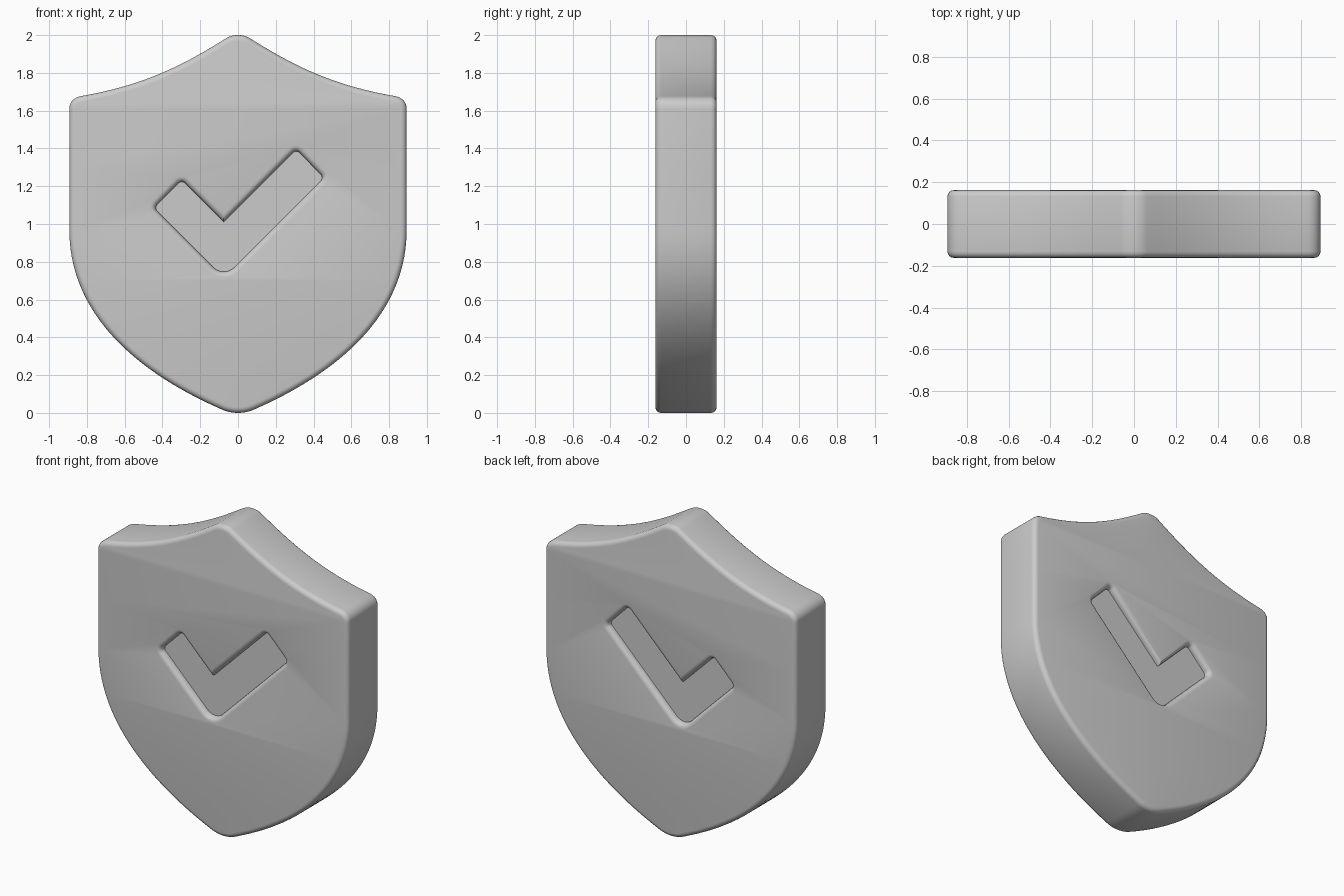
import bpy, bmesh, math
from mathutils import Vector, Matrix

if "Cube" in bpy.data.objects:
    bpy.data.objects.remove(bpy.data.objects["Cube"])

HALF = 0.162      # half thickness of the shield
BEVEL = 0.03      # rounded rim
FLOOR = 0.122     # half thickness of the tick plate inside the recess


def bezier(p0, p1, p2, p3, n):
    pts = []
    for i in range(n):
        t = i / n
        s = 1 - t
        pts.append(tuple(s**3 * a + 3 * s * s * t * b + 3 * s * t * t * c + t**3 * d
                         for a, b, c, d in zip(p0, p1, p2, p3)))
    return pts


def rounded(corners, n=6):
    """Polygon of (x, z, cut) with each corner replaced by a small arc."""
    pts = []
    for i, (x, z, cut) in enumerate(corners):
        p = Vector((x, z))
        if cut == 0:
            pts.append(tuple(p))
            continue
        prev = Vector(corners[i - 1][:2])
        nxt = Vector(corners[(i + 1) % len(corners)][:2])
        a = p + (prev - p).normalized() * cut
        b = p + (nxt - p).normalized() * cut
        k = 0.552
        pts += bezier(a, a.lerp(p, k), b.lerp(p, k), b, n) + [tuple(b)]
    return pts


def slab(name, outlines, half, bevel=0.0, offset=0.0):
    """Extrude filled outlines (x, z) to +-half in y, as a smooth mesh."""
    cu = bpy.data.curves.new(name, 'CURVE')
    cu.dimensions = '2D'
    cu.fill_mode = 'BOTH'
    cu.extrude = half - bevel
    cu.bevel_depth = bevel
    cu.bevel_resolution = 3
    cu.offset = offset - bevel
    for pts in outlines:
        sp = cu.splines.new('POLY')
        sp.points.add(len(pts) - 1)
        for p, (x, z) in zip(sp.points, pts):
            p.co = (x, z, 0, 1)
        sp.use_cyclic_u = True
    ob = bpy.data.objects.new(name, cu)
    bpy.context.collection.objects.link(ob)
    bpy.ops.object.select_all(action='DESELECT')
    ob.select_set(True)
    bpy.context.view_layer.objects.active = ob
    bpy.ops.object.convert(target='MESH')
    ob = bpy.context.object
    ob.name = name
    ob.data.transform(Matrix.Rotation(math.pi / 2, 4, 'X'))
    bm = bmesh.new()
    bm.from_mesh(ob.data)
    bmesh.ops.remove_doubles(bm, verts=bm.verts, dist=0.0004)
    bmesh.ops.recalc_face_normals(bm, faces=bm.faces)
    bm.to_mesh(ob.data)
    bm.free()
    bpy.ops.object.shade_smooth_by_angle(angle=math.radians(30))
    return ob


# Right half of the shield outline, top to bottom, then mirrored
W = 0.893
right = bezier((0, 2), (0.025, 2), (0.045, 1.995), (0.065, 1.982), 6)
right += bezier((0.065, 1.982), (0.3, 1.835), (0.5, 1.735), (0.83, 1.677), 18)
right += bezier((0.83, 1.677), (0.87, 1.67), (W, 1.645), (W, 1.61), 8)
right += bezier((W, 1.61), (W, 1.4), (W, 1.2), (W, 0.97), 2)
right += bezier((W, 0.97), (W, 0.5), (0.5, 0.2), (0.09, 0.02), 28)
right += bezier((0.09, 0.02), (0.06, 0.006), (0.03, 0), (0, 0), 6)
shield_outline = right + [(0, 0)] + [(-x, z) for x, z in reversed(right[1:])]

# Tick outline with soft ends, rounded elbow and sharp notch
tick_outline = rounded([
    (-0.445, 1.085, 0.025), (-0.075, 0.715, 0.078), (0.455, 1.245, 0.025),
    (0.308, 1.395, 0.025), (-0.076, 1.011, 0), (-0.298, 1.233, 0.025)])

# Shield body with a tick-shaped opening, and the sunken plate filling it
slab("shield_body", [shield_outline, tick_outline], HALF, BEVEL)
slab("tick_plate", [tick_outline], FLOOR, offset=0.006)
